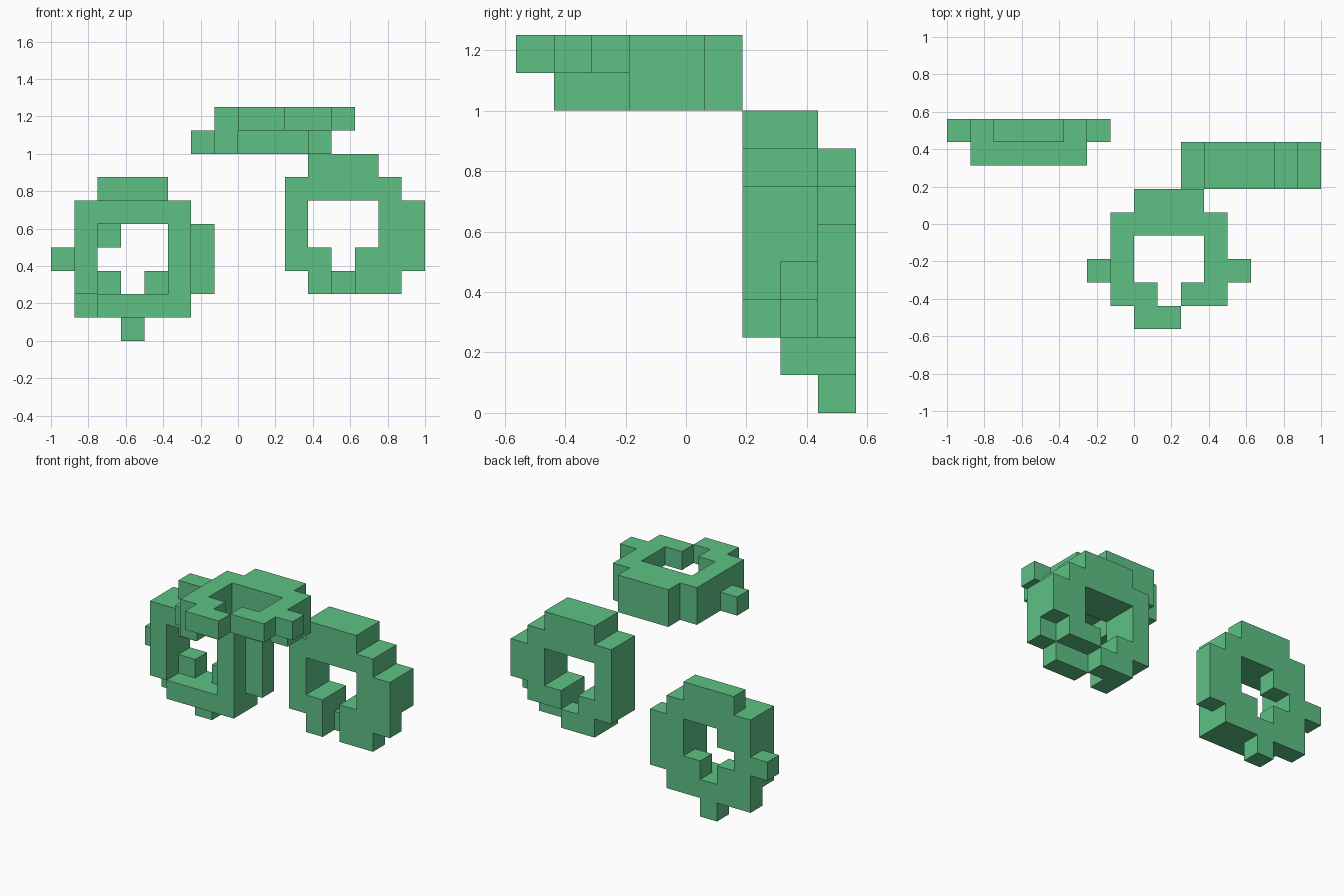
import bpy
import bmesh
from mathutils import Vector

cube = bpy.data.objects.get("Cube")
if cube:
    bpy.data.objects.remove(cube, do_unlink=True)

U = 0.125                              # edge of one block
ORIGIN = Vector((-1, -0.5625, 0))      # corner of the block grid

green = bpy.data.materials.new("leaf_green")
green.use_nodes = True
green.diffuse_color = (0.112, 0.533, 0.235, 1)
green.node_tree.nodes["Principled BSDF"].inputs["Base Color"].default_value = green.diffuse_color


def blocks(rows, place):
    """Read a drawn layer, last row first, and place each marked block."""
    return {place(c, r) for r, row in enumerate(reversed(rows))
            for c, mark in enumerate(row) if mark == "X"}


def build(name, cells):
    """Join the blocks into one mesh, keeping only the outer faces."""
    bm = bmesh.new()
    for cell in cells:
        centre = Vector(cell) + Vector((0.5, 0.5, 0.5))
        for axis in range(3):
            for sign in (-1, 1):
                n = Vector((0, 0, 0))
                n[axis] = sign
                if tuple(int(a + b) for a, b in zip(cell, n)) in cells:
                    continue
                u = Vector((0, 0, 0))
                u[(axis + 1) % 3] = 0.5
                v = n.cross(u)
                mid = centre + n / 2
                ring = (mid - u - v, mid + u - v, mid + u + v, mid - u + v)
                bm.faces.new([bm.verts.new(ORIGIN + p * U) for p in ring])
    bmesh.ops.remove_doubles(bm, verts=bm.verts[:], dist=U / 100)
    mesh = bpy.data.meshes.new(name)
    bm.to_mesh(mesh)
    bm.free()
    mesh.materials.append(green)
    bpy.context.collection.objects.link(bpy.data.objects.new(name, mesh))


# Upright ring on the left (+x): front and back layers
left_front = [".XXX..",
              "XXXXX.",
              "X...XX",
              "X...XX",
              "XX.XXX",
              ".X.XX."]
left_back = [".XXX..",
             "XXXXX.",
             "X...XX",
             "X...XX",
             "XX.XX.",
             ".XX..."]
build("left_ring", blocks(left_front, lambda c, r: (10 + c, 6, 2 + r))
      | blocks(left_back, lambda c, r: (10 + c, 7, 2 + r)))

# Upright ring on the right (-x): front and back layers
right_front = [".XXXXX.",
               ".X...X.",
               ".X...X.",
               ".X...X.",
               "..XXXX."]
right_back = ["..XXX..",
              ".XXXXX.",
              ".XX..XX",
              "XX...XX",
              ".XX.XXX",
              ".XXXXX.",
              "...X..."]
build("right_ring", blocks(right_front, lambda c, r: (c, 7, 1 + r))
      | blocks(right_back, lambda c, r: (c, 8, r)))

# Flat ring on top: upper and lower layers, front row last
flat_upper = ["..XXX..",
              ".XXXXX.",
              ".X...X.",
              ".X...XX",
              ".XX.XX.",
              "..XX..."]
flat_lower = ["..XXX..",
              ".XXXXX.",
              ".X...X.",
              "XX.....",
              ".X.....",
              "......."]
build("flat_ring", blocks(flat_upper, lambda c, r: (6 + c, r, 9))
      | blocks(flat_lower, lambda c, r: (6 + c, r, 8)))
